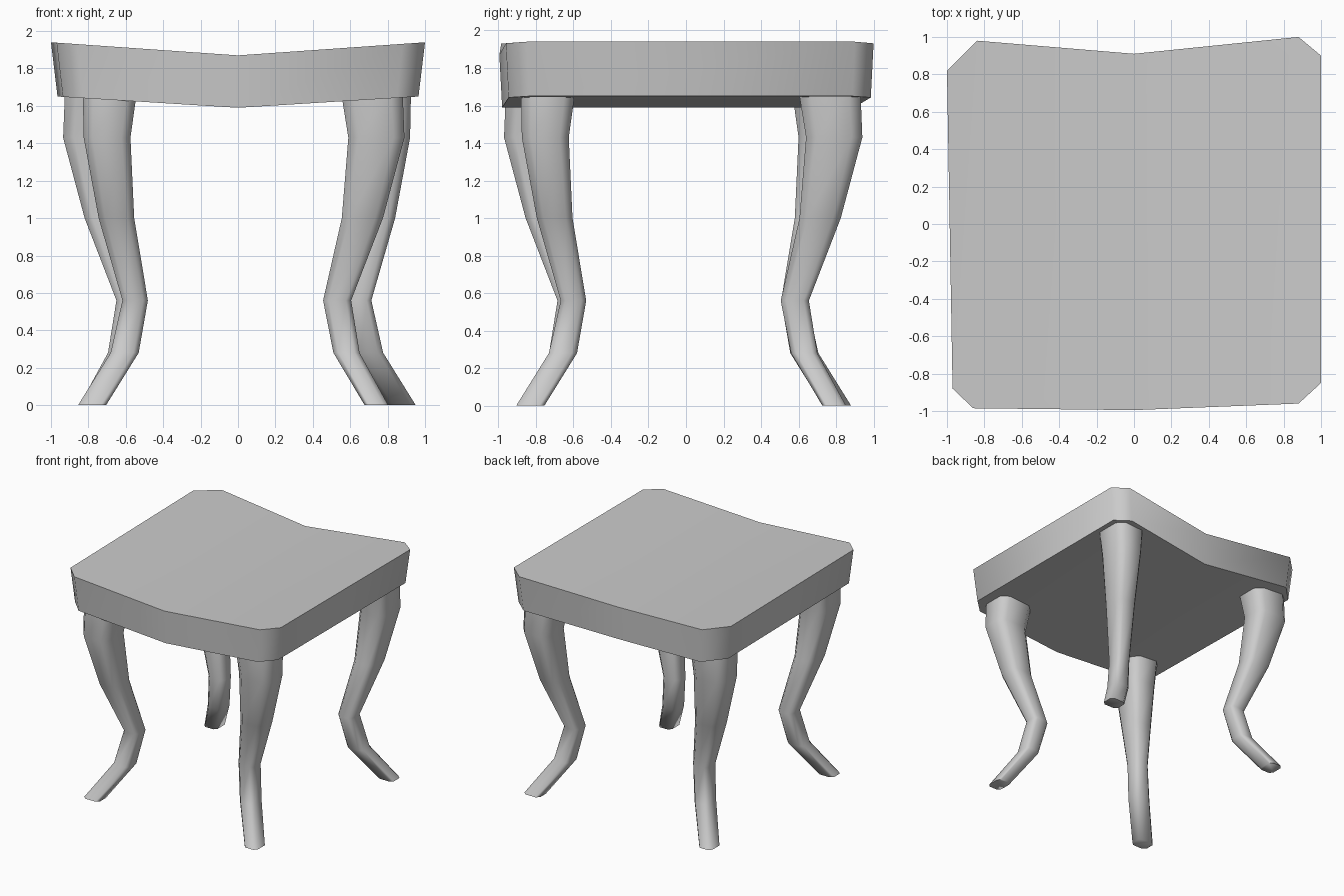
import bpy, bmesh, math

# Remove the default object
default_cube = bpy.data.objects.get("Cube")
if default_cube:
    bpy.data.objects.remove(default_cube, do_unlink=True)

# Single plain material
GREY = (0.6, 0.6, 0.6, 1.0)
grey = bpy.data.materials.new("plain_grey")
grey.use_nodes = True
grey.diffuse_color = GREY
grey.node_tree.nodes["Principled BSDF"].inputs["Base Color"].default_value = GREY


def finish(bm, name, angle):
    """Turn a bmesh into a named, shaded object."""
    bmesh.ops.recalc_face_normals(bm, faces=bm.faces[:])
    mesh = bpy.data.meshes.new(name)
    bm.to_mesh(mesh)
    bm.free()
    mesh.materials.append(grey)
    obj = bpy.data.objects.new(name, mesh)
    bpy.context.collection.objects.link(obj)
    bpy.ops.object.select_all(action='DESELECT')
    obj.select_set(True)
    bpy.context.view_layer.objects.active = obj
    bpy.ops.object.shade_smooth_by_angle(angle=math.radians(angle))
    return obj


def bridge(bm, lower, upper):
    """Join two rings of vertices with side faces."""
    count = len(lower)
    for i in range(count):
        j = (i + 1) % count
        bm.faces.new((lower[i], lower[j], upper[j], upper[i]))


# Seat: clipped-corner outline, folded into a shallow valley along the middle
outline = [(0, -0.995), (0.88, -0.96), (1, -0.85), (1, 0.9), (0.88, 1),
           (0, 0.91), (-0.84, 0.98), (-1, 0.82), (-0.97, -0.88), (-0.86, -0.985)]
back_middle = 5


def seat_ring(bm, scale_x, scale_y, height, rise):
    ring = [bm.verts.new((x * scale_x, y * scale_y, height + rise * abs(x)))
            for x, y in outline]
    bm.faces.new(ring[:back_middle + 1])
    bm.faces.new(ring[back_middle:] + ring[:1])
    return ring


bm = bmesh.new()
bottom = seat_ring(bm, 0.965, 0.985, 1.59, 0.06)
top = seat_ring(bm, 1, 1, 1.87, 0.07)
bridge(bm, bottom, top)
finish(bm, "seat", 60)

# Leg rings: height, offset from the knee (x, y), half widths (x, y)
leg_rings = [
    (0.0, 0.21, -0.23, 0.063, 0.075),
    (0.28, 0.05, -0.056, 0.07, 0.075),
    (0.56, 0, 0, 0.075, 0.068),
    (1.0, 0.135, -0.10, 0.11, 0.095),
    (1.43, 0.21, -0.15, 0.15, 0.125),
    (1.68, 0.185, -0.135, 0.165, 0.145),
]
# Square section with clipped corners
K = 0.62
section = [(1, -K), (1, K), (K, 1), (-K, 1), (-1, K), (-1, -K), (-K, -1), (K, -1)]


def build_leg(name, knee, quarter_turns):
    bm = bmesh.new()
    rings = []
    for z, ox, oy, half_x, half_y in leg_rings:
        ring = []
        for sx, sy in section:
            x, y = ox + sx * half_x, oy + sy * half_y
            for _ in range(quarter_turns):
                x, y = -y, x
            ring.append(bm.verts.new((knee[0] + x, knee[1] + y, z)))
        rings.append(ring)
    for lower, upper in zip(rings, rings[1:]):
        bridge(bm, lower, upper)
    bm.faces.new(rings[0])
    bm.faces.new(rings[-1])
    finish(bm, name, 60)


# Four copies of one leg, each turned a quarter further
build_leg("front_left_leg", (0.53, -0.60), 0)
build_leg("back_left_leg", (0.645, 0.58), 1)
build_leg("back_right_leg", (-0.575, 0.575), 2)
build_leg("front_right_leg", (-0.55, -0.61), 3)
